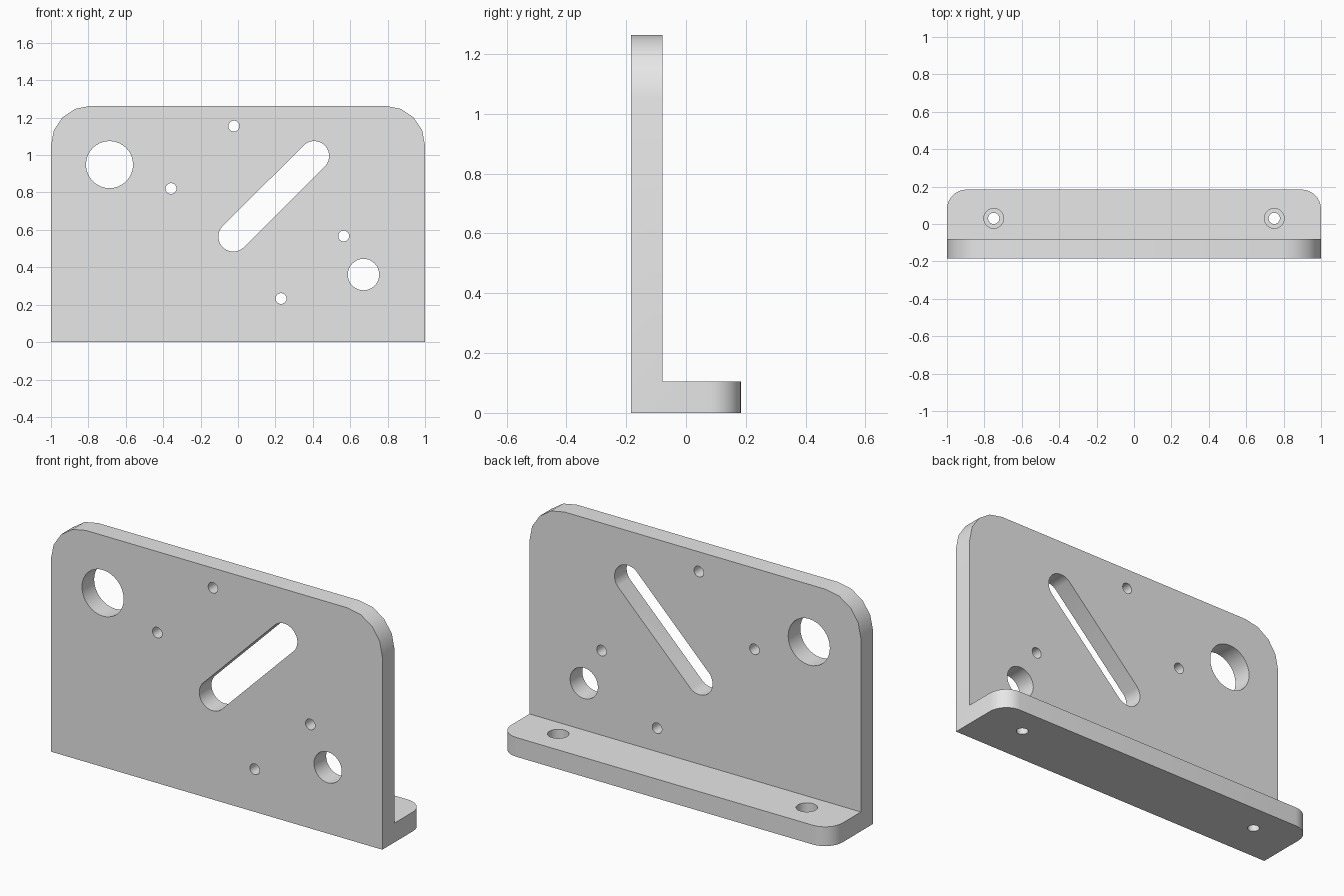
import bpy, bmesh
from math import atan2, hypot, pi, radians
from mathutils import Matrix, Vector

if "Cube" in bpy.data.objects:
    bpy.data.objects.remove(bpy.data.objects["Cube"], do_unlink=True)

MM = 2 / 190                      # the bracket is 190 wide, 120 high, 35 deep
T, H, D = 10 * MM, 120 * MM, 17.5 * MM

steel = bpy.data.materials.new("light_grey_metal")
steel.use_nodes = True
grey = (0.8, 0.8, 0.8, 1)
steel.diffuse_color = grey
steel.node_tree.nodes["Principled BSDF"].inputs["Base Color"].default_value = grey


def mesh_object(name, bm):
    mesh = bpy.data.meshes.new(name)
    bmesh.ops.recalc_face_normals(bm, faces=bm.faces)
    bm.to_mesh(mesh)
    bm.free()
    obj = bpy.data.objects.new(name, mesh)
    mesh.materials.append(steel)
    bpy.context.collection.objects.link(obj)
    return obj


def round_edges(bm, rule, radius, segments):
    edges = [e for e in bm.edges if rule(*(v.co for v in e.verts))]
    bmesh.ops.bevel(bm, geom=edges, offset=radius, segments=segments,
                    profile=0.5, affect='EDGES')


# L-shaped body: side profile swept across the width
bm = bmesh.new()
profile = [(-D, 0), (D, 0), (D, T), (T - D, T), (T - D, H), (-D, H)]
face = bm.faces.new([bm.verts.new((-1, y, z)) for y, z in profile])
sweep = bmesh.ops.extrude_face_region(bm, geom=[face])
bmesh.ops.translate(bm, vec=(2, 0, 0),
                    verts=[g for g in sweep["geom"] if isinstance(g, bmesh.types.BMVert)])
bmesh.ops.recalc_face_normals(bm, faces=bm.faces)
# Rounded upper corners of the plate and rear corners of the foot
round_edges(bm, lambda a, b: min(a.z, b.z) > H - 0.01 and abs(a.x - b.x) < 0.01, 20 * MM, 4)
round_edges(bm, lambda a, b: min(a.y, b.y) > D - 0.01 and abs(a.x - b.x) < 0.01, 10 * MM, 8)
bracket = mesh_object("mounting_bracket", bm)


def cut(bm):
    cutter = mesh_object("hole_cutter", bm)
    cutter.hide_render = True
    mod = bracket.modifiers.new("hole", 'BOOLEAN')
    mod.operation, mod.solver, mod.object = 'DIFFERENCE', 'EXACT', cutter
    bpy.context.view_layer.objects.active = bracket
    bpy.ops.object.modifier_apply(modifier=mod.name)
    bpy.data.objects.remove(cutter, do_unlink=True)


def cylinder(radius, depth, matrix, sides=32):
    bm = bmesh.new()
    bmesh.ops.create_cone(bm, cap_ends=True, segments=sides, radius1=radius,
                          radius2=radius, depth=depth, matrix=matrix)
    return bm


# Round holes through the upright plate: x, z, radius
for x, z, r in [(-0.687, 0.949, 0.126), (0.671, 0.361, 0.084),
                (-0.022, 1.155, 0.029), (-0.358, 0.821, 0.029),
                (0.565, 0.567, 0.029), (0.23, 0.233, 0.029)]:
    cut(cylinder(r, 4 * T, Matrix.Translation((x, T / 2 - D, z)) @ Matrix.Rotation(pi / 2, 4, 'X')))

# Diagonal slot: a cylinder stretched apart along its length
low, high = Vector((-0.025, 0.564)), Vector((0.407, 0.995))
mid, span = (low + high) / 2, high - low
bm = cylinder(0.08, 4 * T, Matrix.Rotation(pi / 2, 4, 'X') @ Matrix.Rotation(pi / 32, 4, 'Z'))
for v in bm.verts:
    v.co.x += span.length / 2 * (1 if v.co.x > 0 else -1)
bm.transform(Matrix.Translation((mid.x, T / 2 - D, mid.y))
             @ Matrix.Rotation(-atan2(span.y, span.x), 4, 'Y'))
cut(bm)

# Counterbored screw holes in the foot
for side in (-1, 1):
    for radius, bottom in ((0.03, -T), (0.053, 0.4 * T)):
        cut(cylinder(radius, 2 * T, Matrix.Translation((side * 0.75, 0.03, bottom + T))))

# Smooth curved walls, keep the machined edges sharp
bpy.ops.object.select_all(action='DESELECT')
bracket.select_set(True)
bpy.context.view_layer.objects.active = bracket
bpy.ops.object.shade_smooth_by_angle(angle=radians(30))
